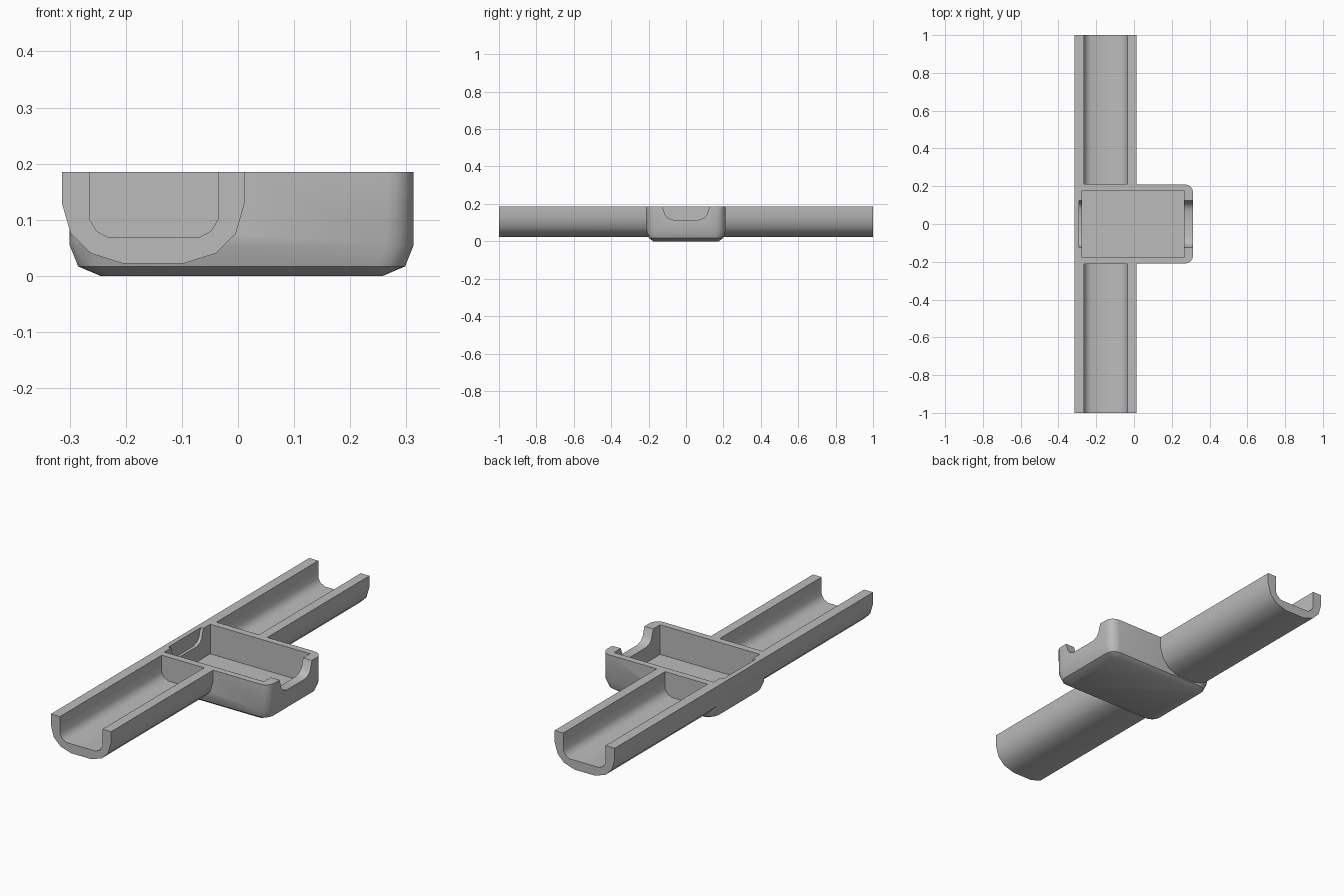
import bpy, bmesh, math

cube = bpy.data.objects.get("Cube")
if cube:
    bpy.data.objects.remove(cube)

grey = bpy.data.materials.new("light grey plastic")
grey.use_nodes = True
grey.diffuse_color = (0.5, 0.5, 0.5, 1)
grey.node_tree.nodes["Principled BSDF"].inputs["Base Color"].default_value = (0.5, 0.5, 0.5, 1)


def loft(name, rings):
    """Solid skinned through rings of equal point count."""
    bm = bmesh.new()
    loops = [[bm.verts.new(p) for p in ring] for ring in rings]
    n = len(loops[0])
    for a, b in zip(loops, loops[1:]):
        for i in range(n):
            j = (i + 1) % n
            bm.faces.new((a[i], a[j], b[j], b[i]))
    bm.faces.new(loops[0])
    bm.faces.new(loops[-1])
    bmesh.ops.recalc_face_normals(bm, faces=bm.faces)
    mesh = bpy.data.meshes.new(name)
    bm.to_mesh(mesh)
    bm.free()
    mesh.materials.append(grey)
    obj = bpy.data.objects.new(name, mesh)
    bpy.context.collection.objects.link(obj)
    return obj


def along_y(name, profile, y0, y1):
    return loft(name, [[(x, y, z) for x, z in profile] for y in (y0, y1)])


def along_x(name, profile, x0, x1):
    return loft(name, [[(x, y, z) for y, z in profile] for x in (x0, x1)])


def rounded_rect(x0, x1, y, z, r, steps=4):
    corners = ((x1 - r, y - r, 0), (x0 + r, y - r, 90),
               (x0 + r, r - y, 180), (x1 - r, r - y, 270))
    return [(cx + r * math.cos(math.radians(a + 90 * i / steps)),
             cy + r * math.sin(math.radians(a + 90 * i / steps)), z)
            for cx, cy, a in corners for i in range(steps + 1)]


def mirrored(half, centre):
    """Close a profile by mirroring its half about a vertical line."""
    return half + [(2 * centre - u, v) for u, v in reversed(half)]


def combine(target, other, operation):
    mod = target.modifiers.new(operation.lower(), "BOOLEAN")
    mod.operation = operation
    mod.solver = "EXACT"
    mod.object = other
    bpy.context.view_layer.objects.active = target
    bpy.ops.object.modifier_apply(modifier=mod.name)
    bpy.data.objects.remove(other)


TOP, ABOVE = 0.185, 0.25
MID = -0.15

# Long trough body with a rounded underside
outer = mirrored([(-0.314, TOP), (-0.314, 0.13), (-0.298, 0.075),
                  (-0.262, 0.04), (-0.205, 0.022)], MID - 0.001)
tray = along_y("cross_tray", outer, -1, 1)

# Central box with rounded corners and a tapered base
box = loft("box", [rounded_rect(-0.3, 0.313, 0.21, TOP, 0.045),
                   rounded_rect(-0.3, 0.313, 0.21, 0.055, 0.05),
                   rounded_rect(-0.285, 0.298, 0.198, 0.017, 0.045),
                   rounded_rect(-0.245, 0.258, 0.175, 0, 0.02)])
combine(tray, box, "UNION")

# Trough hollows, open at both far ends
inner = mirrored([(-0.265, ABOVE), (-0.265, 0.102), (-0.252, 0.08),
                  (-0.23, 0.068)], MID)
for side in (-1, 1):
    combine(tray, along_y("trough_hollow", inner, side * 0.212, side * 1.1), "DIFFERENCE")

# Box hollow
hollow = [(-0.275, ABOVE), (-0.275, 0.04), (0.265, 0.04), (0.265, ABOVE)]
combine(tray, along_y("box_hollow", hollow, -0.178, 0.178), "DIFFERENCE")

# Open notch in the left wall and shallow matching recess in the right wall
notch = mirrored([(-0.125, ABOVE), (-0.125, 0.185), (-0.112, 0.142),
                  (-0.097, 0.124), (-0.07, 0.115)], 0)
combine(tray, along_x("wall_notch", notch, 0.2, 0.4), "DIFFERENCE")
combine(tray, along_x("wall_recess", notch, -0.29, -0.2), "DIFFERENCE")

# Smooth the curved skin, keep rims sharp
bpy.ops.object.select_all(action="DESELECT")
tray.select_set(True)
bpy.context.view_layer.objects.active = tray
bpy.ops.object.shade_smooth_by_angle(angle=math.radians(35))
